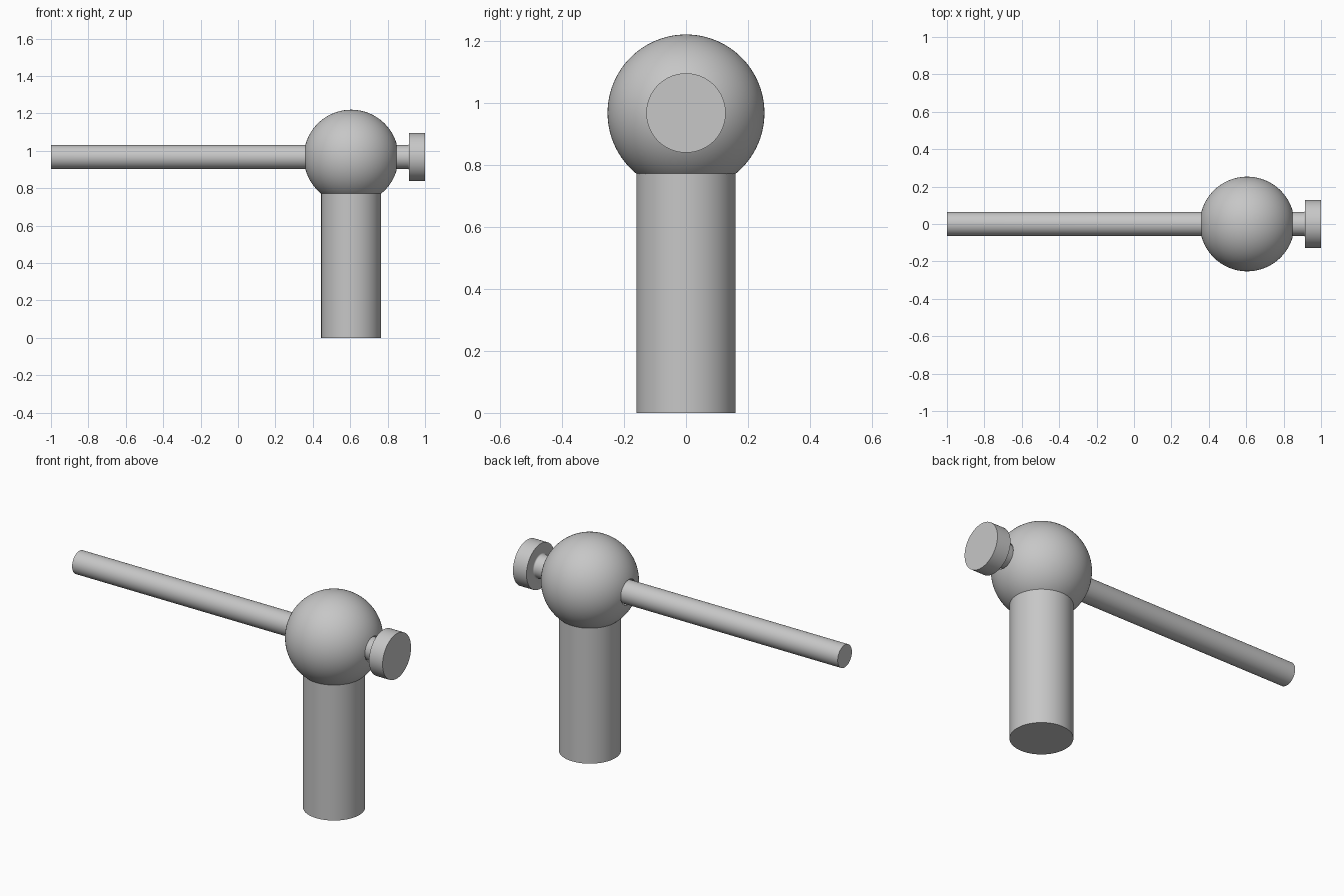
import bpy
import bmesh
from math import sin, cos, pi, asin, radians
from mathutils import Matrix

cube = bpy.data.objects.get("Cube")
if cube:
    bpy.data.objects.remove(cube)

grey = bpy.data.materials.new("plain grey")
grey.use_nodes = True
colour = (0.57, 0.57, 0.57, 1)
grey.diffuse_color = colour
grey.node_tree.nodes["Principled BSDF"].inputs["Base Color"].default_value = colour

BALL_X, BALL_Z, BALL_R = 0.605, 0.967, 0.253
BORE_R, ROD_R, CAP_R, PILLAR_R = 0.07, 0.064, 0.128, 0.16


def lathe(name, profile, location, along_x=False, closed=False, sides=96):
    """Spin (radius, height) points around z, or around x when along_x."""
    bm = bmesh.new()
    verts = [bm.verts.new((r, 0, h)) for r, h in profile]
    pairs = list(zip(verts, verts[1:]))
    if closed:
        pairs.append((verts[-1], verts[0]))
    edges = [bm.edges.new(p) for p in pairs]
    bmesh.ops.spin(bm, geom=verts + edges, cent=(0, 0, 0), axis=(0, 0, 1),
                   angle=2 * pi, steps=sides, use_duplicate=False)
    bmesh.ops.remove_doubles(bm, verts=bm.verts, dist=1e-5)
    bmesh.ops.recalc_face_normals(bm, faces=bm.faces)
    if along_x:
        bm.transform(Matrix.Rotation(pi / 2, 4, 'Y'))
    mesh = bpy.data.meshes.new(name)
    bm.to_mesh(mesh)
    bm.free()
    mesh.materials.append(grey)
    obj = bpy.data.objects.new(name, mesh)
    obj.location = location
    bpy.context.collection.objects.link(obj)
    bpy.ops.object.select_all(action='DESELECT')
    obj.select_set(True)
    bpy.context.view_layer.objects.active = obj
    bpy.ops.object.shade_smooth_by_angle(angle=radians(35))
    return obj


# Upright pillar, its top edge just inside the ball
lathe("pillar", [(0, 0), (PILLAR_R, 0), (PILLAR_R, 0.776), (0, 0.776)],
      (BALL_X, 0, 0))

# Ball with a bore running straight through it
start = asin(BORE_R / BALL_R)
steps = 48
arc = [start + (pi - 2 * start) * i / steps for i in range(steps + 1)]
lathe("bored_ball", [(BALL_R * sin(a), BALL_R * cos(a)) for a in arc],
      (BALL_X, 0, BALL_Z), along_x=True, closed=True)

# Sliding rod with a small fillet into its round end cap
fillet = 0.008
cap_back = 0.915
curve = [(ROD_R + fillet * (1 - cos(a)), cap_back - fillet * (1 - sin(a)))
         for a in (i * pi / 8 for i in range(5))]
lathe("rod_and_cap",
      [(0, -1), (ROD_R, -1)] + curve + [(CAP_R, cap_back), (CAP_R, 1), (0, 1)],
      (0, 0, BALL_Z), along_x=True)
